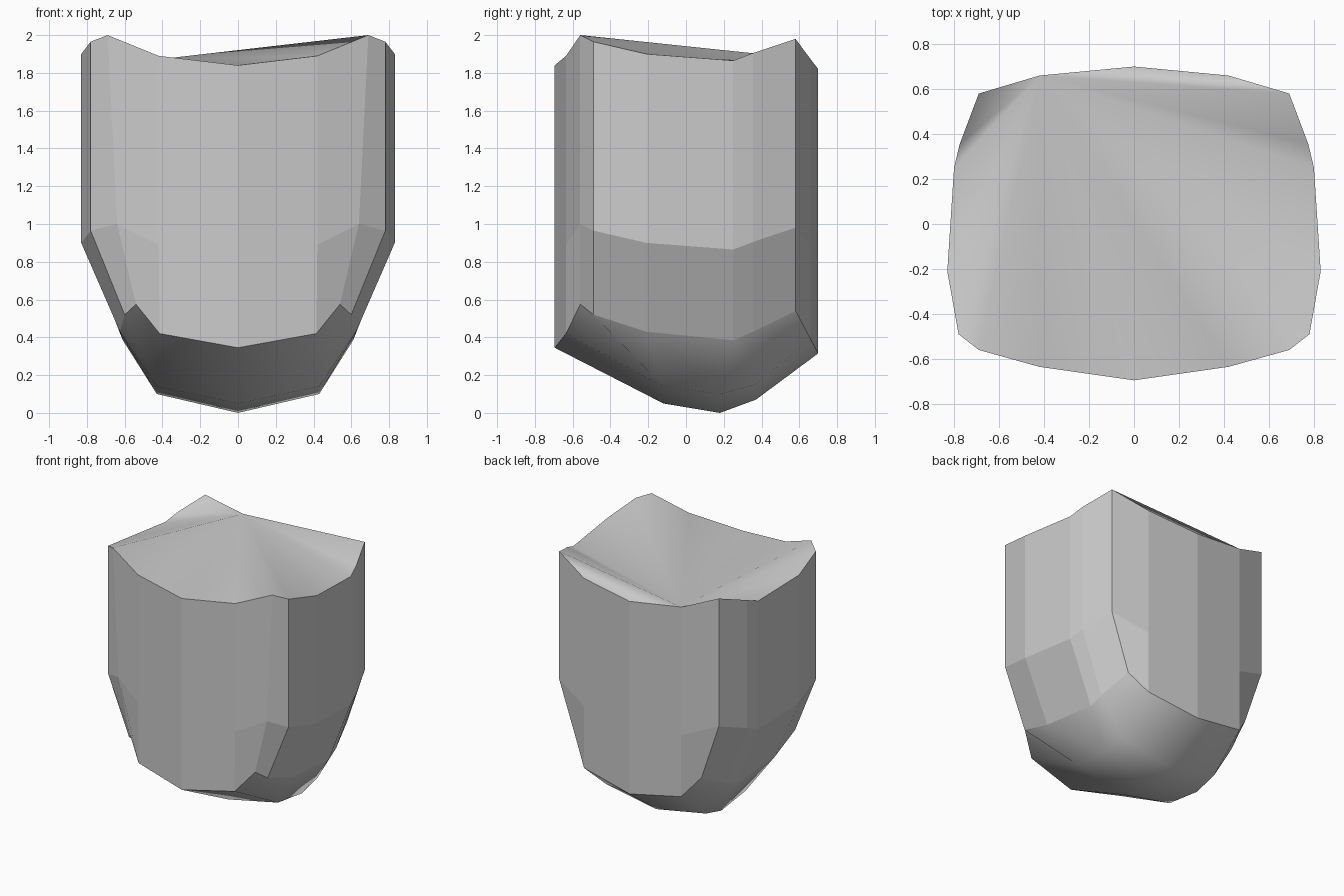
import bpy
import bmesh

cube = bpy.data.objects.get("Cube")
if cube:
    bpy.data.objects.remove(cube)

# Wall columns from back centre to front centre on one side:
# x, y, rim height, x at the waist, x at the hem, hem height
COLUMNS = [
    (0, .7, 1.82, 0, 0, .315),
    (.42, .66, 1.872, .42, .42, .39),
    (.69, .58, 1.98, .69, .54, .54),
    (.775, .355, 1.905, .775, .6, .43),
    (.8, .25, 1.865, .8, .61, .385),
    (.83, -.21, 1.9, .83, .625, .43),
    (.78, -.49, 1.965, .78, .6, .52),
    (.69, -.56, 2, .64, .54, .575),
    (.42, -.635, 1.89, .42, .415, .42),
    (0, -.695, 1.84, 0, 0, .345),
]
# Underside rows from back to front: y, centre height, side height
ROWS = [(.37, .07, .15), (.18, 0, .1), (-.12, .05, .14)]

bm = bmesh.new()
cache = {}


def vert(x, y, z):
    key = (round(x, 3), round(y, 3), round(z, 3))
    if key not in cache:
        cache[key] = bm.verts.new(key)
    return cache[key]


def face(points, smooth=False):
    f = bm.faces.new(points)
    f.smooth = smooth


rims = []
for side in (1, -1):
    rim = [vert(side * c[0], c[1], c[2]) for c in COLUMNS]
    waist = [vert(side * c[3], c[1], c[2] - 1) for c in COLUMNS]
    hem = [vert(side * c[4], c[1], c[5]) for c in COLUMNS]
    rims.append(rim)

    # Upright wall and tapered lower wall
    for upper, lower in ((rim, waist), (waist, hem)):
        for i in range(len(COLUMNS) - 1):
            face((upper[i], upper[i + 1], lower[i + 1], lower[i]))

    # Rounded underside: centre strip
    mid = [hem[0]] + [vert(0, y, z) for y, z, _ in ROWS] + [hem[-1]]
    edge = [hem[1]] + [vert(side * .43, y, z) for y, _, z in ROWS] + [hem[-2]]
    for i in range(len(mid) - 1):
        face((mid[i], mid[i + 1], edge[i + 1], edge[i]), True)

    # Rounded underside: flank between strip and hem
    _, back, centre, front, _ = edge
    for points in ((hem[1], hem[2], hem[3], back), (back, hem[3], hem[4], centre),
                   (centre, hem[4], hem[5]), (centre, hem[5], front),
                   (front, hem[5], hem[6]), (front, hem[6], hem[7], hem[8])):
        face(points, True)

# Sloping top, fanned from one point on the back rim
loop = rims[0] + rims[1][-2:0:-1]
hub = rims[1][1]
for a, b in zip(loop, loop[1:] + loop[:1]):
    if hub not in (a, b):
        face((hub, a, b), True)

bmesh.ops.recalc_face_normals(bm, faces=bm.faces)

# Sharp hem and rim, so only the cap and underside shade smoothly
for e in bm.edges:
    e.smooth = all(f.smooth for f in e.link_faces)

mesh = bpy.data.meshes.new("tapered_block")
bm.to_mesh(mesh)
bm.free()

grey = bpy.data.materials.new("plain_grey")
grey.use_nodes = True
colour = (.6, .6, .6, 1)
grey.diffuse_color = colour
grey.node_tree.nodes["Principled BSDF"].inputs["Base Color"].default_value = colour
mesh.materials.append(grey)

block = bpy.data.objects.new("tapered_block", mesh)
bpy.context.collection.objects.link(block)
